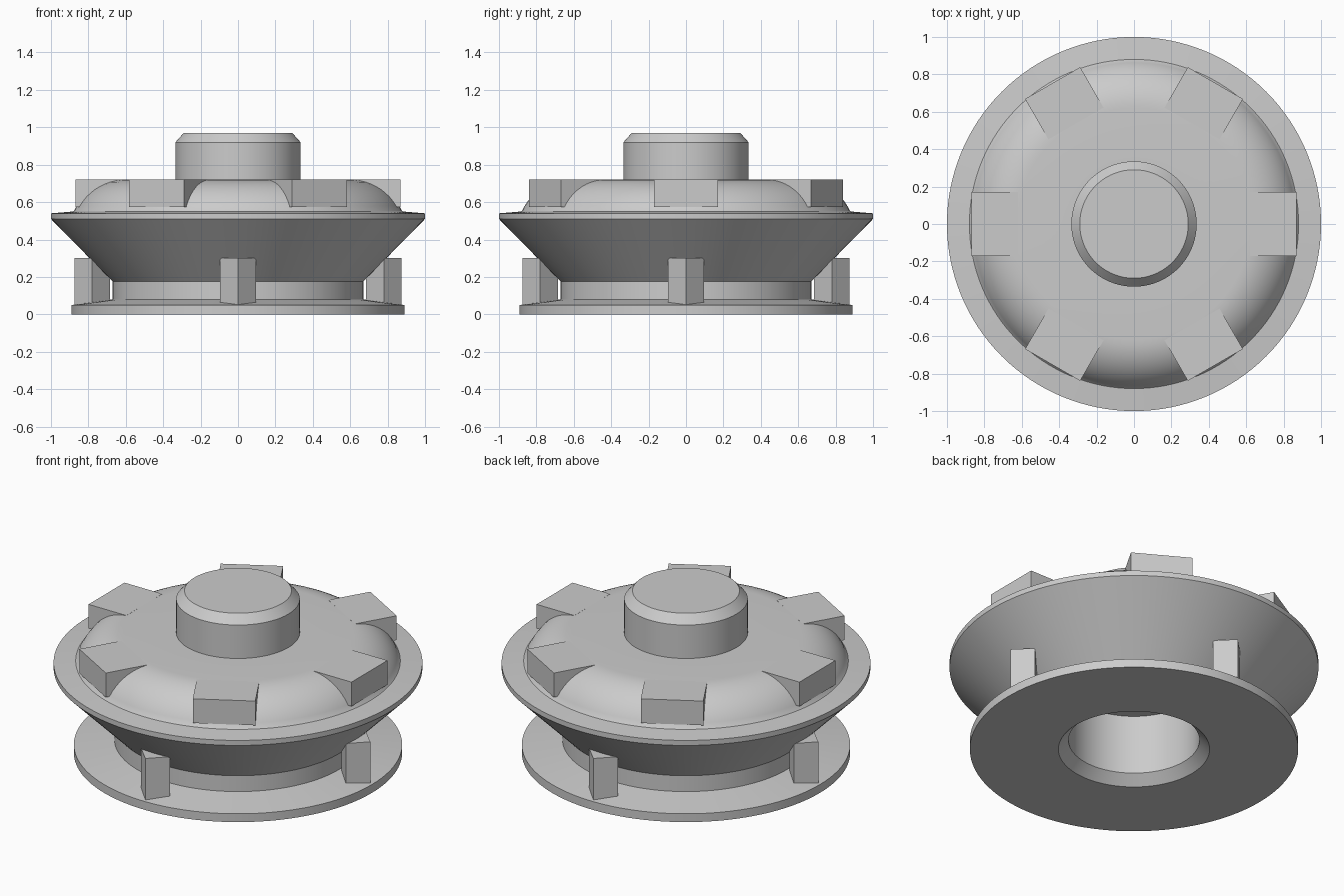
import bpy
import bmesh
from math import sin, cos, radians, pi
from mathutils import Matrix

cube = bpy.data.objects.get("Cube")
if cube:
    bpy.data.objects.remove(cube, do_unlink=True)

# Single plain grey
grey = bpy.data.materials.new("plain_grey")
grey.use_nodes = True
GREY = (0.6, 0.6, 0.6, 1.0)
grey.diffuse_color = GREY
grey.node_tree.nodes["Principled BSDF"].inputs["Base Color"].default_value = GREY


def add_object(name, bm, smooth=False):
    bmesh.ops.recalc_face_normals(bm, faces=bm.faces)
    mesh = bpy.data.meshes.new(name)
    bm.to_mesh(mesh)
    bm.free()
    mesh.materials.append(grey)
    obj = bpy.data.objects.new(name, mesh)
    bpy.context.collection.objects.link(obj)
    if smooth:
        bpy.ops.object.select_all(action='DESELECT')
        obj.select_set(True)
        bpy.context.view_layer.objects.active = obj
        bpy.ops.object.shade_smooth_by_angle(angle=radians(25))
    return obj


def lathe(name, profile, steps=128):
    """Revolve a radius/height profile around the z axis."""
    bm = bmesh.new()
    verts = [bm.verts.new((r, 0, z)) for r, z in profile]
    edges = [bm.edges.new(pair) for pair in zip(verts, verts[1:])]
    bmesh.ops.spin(bm, geom=verts + edges, cent=(0, 0, 0), axis=(0, 0, 1),
                   angle=2 * pi, steps=steps, use_merge=True)
    bmesh.ops.remove_doubles(bm, verts=bm.verts, dist=1e-5)
    return add_object(name, bm, smooth=True)


def block(name, size, centre, twist, angle):
    """Box placed at centre, twisted about its own axis, then swung around z."""
    bm = bmesh.new()
    matrix = (Matrix.Rotation(angle, 4, 'Z') @ Matrix.Translation(centre)
              @ Matrix.Rotation(twist, 4, 'Z') @ Matrix.Diagonal((*size, 1)))
    bmesh.ops.create_cube(bm, size=1, matrix=matrix)
    return add_object(name, bm)


# Body: socket, base flange, groove, flared cone, rim, rounded shoulder, knob
TOP = 0.72
socket = [(0, 0.41), (0.355, 0.41), (0.355, 0.055), (0.41, 0)]
lower = [(0.89, 0), (0.89, 0.05), (0.67, 0.08), (0.67, 0.175)]
rim = [(1, 0.51), (1, 0.54), (0.88, 0.55)]
shoulder = [(0.62 + 0.28 * cos(radians(a)), 0.44 + 0.28 * sin(radians(a)))
            for a in range(24, 91, 6)]
knob = [(0.335, TOP), (0.335, 0.92), (0.29, 0.97), (0, 0.97)]
lathe("turned_body", socket + lower + rim + shoulder + [(0.62, TOP)] + knob)

# Six square lugs around the shoulder
for i in range(6):
    block(f"top_lug_{i + 1}", (0.25, 0.34, 0.145), (0.745, 0, TOP - 0.0725),
          0, radians(60 * i))

# Four diamond-set posts between the flange and the cone
SIDE = 0.135
for i in range(4):
    block(f"lower_post_{i + 1}", (SIDE, SIDE, 0.25), (0.78, 0, 0.175),
          radians(45), radians(90 * i))
